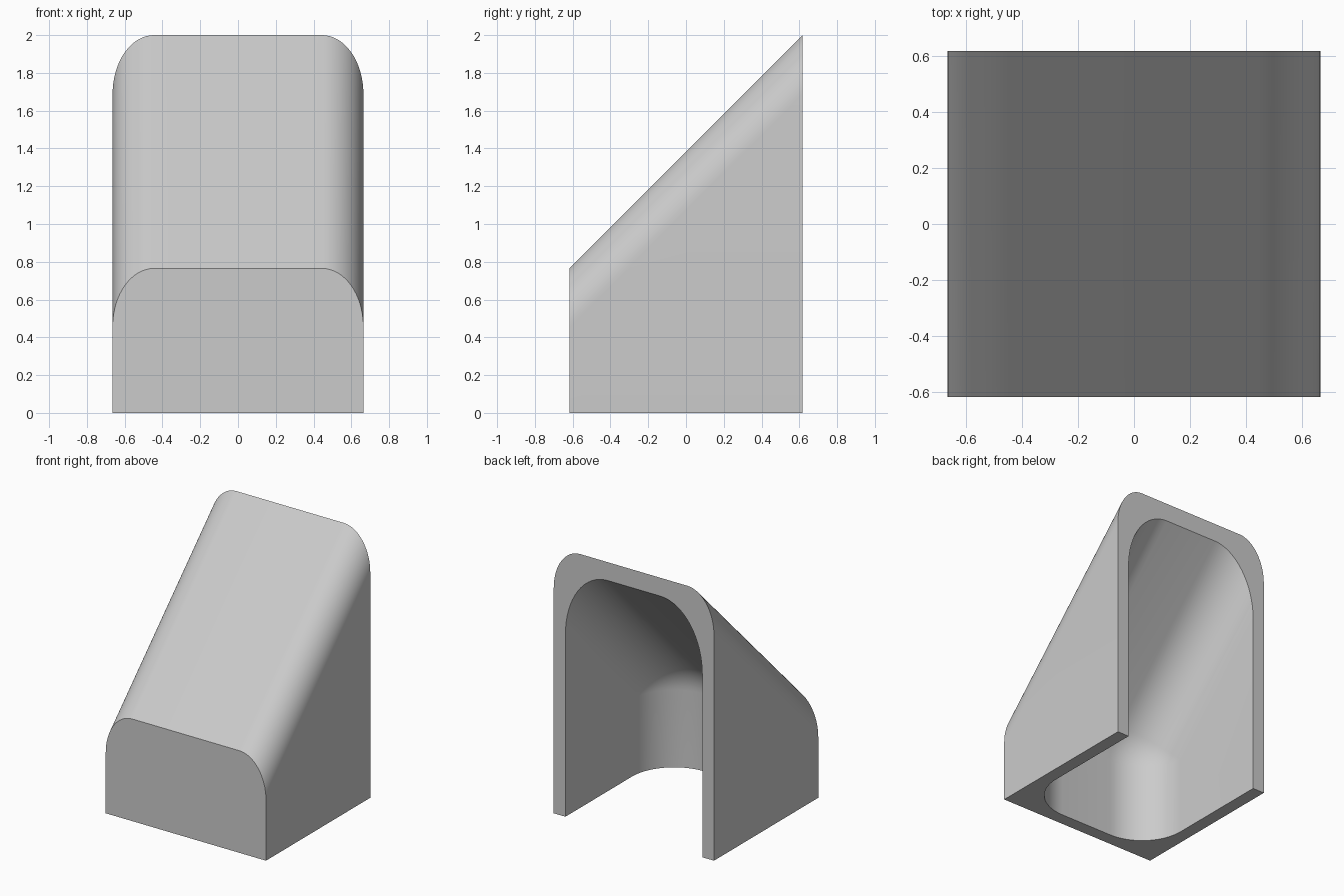
import bpy, bmesh
from math import sin, cos, pi, radians, sqrt
from mathutils import Matrix, Vector

HALF_W, HALF_D = 0.664, 0.617      # outer half width and depth
FRONT_Z, BACK_Z = 0.765, 2.0       # roof height at the front and back
WALL, OUT_R, IN_R = 0.097, 0.22, 0.35
SEG = 16                           # steps per quarter round

if "Cube" in bpy.data.objects:
    bpy.data.objects.remove(bpy.data.objects["Cube"])

grey = bpy.data.materials.new("plain grey")
grey.use_nodes = True
colour = (0.6, 0.6, 0.6, 1)
grey.diffuse_color = colour
grey.node_tree.nodes["Principled BSDF"].inputs["Base Color"].default_value = colour


def make_object(name, bm):
    bmesh.ops.recalc_face_normals(bm, faces=bm.faces)
    mesh = bpy.data.meshes.new(name)
    bm.to_mesh(mesh)
    bm.free()
    obj = bpy.data.objects.new(name, mesh)
    bpy.context.collection.objects.link(obj)
    mesh.materials.append(grey)
    return obj


# Outer body: arched section swept back along the sloping roof
def section(bm, y, top):
    right = [(HALF_W, 0)]
    for i in range(SEG + 1):
        a = pi / 2 * i / SEG
        right.append((HALF_W - OUT_R + OUT_R * cos(a),
                      top + OUT_R * sqrt(2) * (sin(a) - 1)))
    left = [(-x, z) for x, z in reversed(right)]
    return [bm.verts.new((x, y, z)) for x, z in right + left]


bm = bmesh.new()
front = section(bm, -HALF_D, FRONT_Z)
back = section(bm, HALF_D, BACK_Z)
bm.faces.new(front)
bm.faces.new(back)
for i in range(len(front)):
    j = (i + 1) % len(front)
    bm.faces.new((front[i], front[j], back[j], back[i]))
body = make_object("sloped_hood", bm)

# Cavity: rounded wedge, as the hull of balls, running out of back and base
slope = (BACK_Z - FRONT_Z) / (2 * HALF_D)
y_in = -HALF_D + WALL + IN_R
drop = (WALL + IN_R) * sqrt(1 + slope * slope)


def roof(y):
    return FRONT_Z + (y + HALF_D) * slope - drop


bm = bmesh.new()
turn = Matrix.Rotation(pi / 2, 4, 'Y')
for x in (-1, 1):
    for y, z in ((y_in, roof(y_in)), (y_in, -1), (2, roof(2)), (2, -1)):
        spot = Vector((x * (HALF_W - WALL - IN_R), y, z))
        bmesh.ops.create_uvsphere(bm, u_segments=4 * SEG, v_segments=2 * SEG,
                                  radius=IN_R, matrix=Matrix.Translation(spot) @ turn)
hull = bmesh.ops.convex_hull(bm, input=bm.verts)
inside = {v for v in hull["geom_interior"] if isinstance(v, bmesh.types.BMVert)}
bmesh.ops.delete(bm, geom=list(inside), context='VERTS')
skin = {f for f in hull["geom"] if isinstance(f, bmesh.types.BMFace) and f.is_valid}
bmesh.ops.delete(bm, geom=[f for f in bm.faces if f not in skin], context='FACES')
bmesh.ops.dissolve_limit(bm, angle_limit=radians(0.5), verts=bm.verts, edges=bm.edges)
cavity = make_object("cavity_cutter", bm)

# Hollow out the body
cut = body.modifiers.new("hollow", 'BOOLEAN')
cut.operation, cut.solver, cut.object = 'DIFFERENCE', 'EXACT', cavity
bpy.ops.object.select_all(action='DESELECT')
bpy.context.view_layer.objects.active = body
body.select_set(True)
bpy.ops.object.modifier_apply(modifier=cut.name)
bpy.data.objects.remove(cavity)
bpy.ops.object.shade_smooth_by_angle(angle=radians(30))
